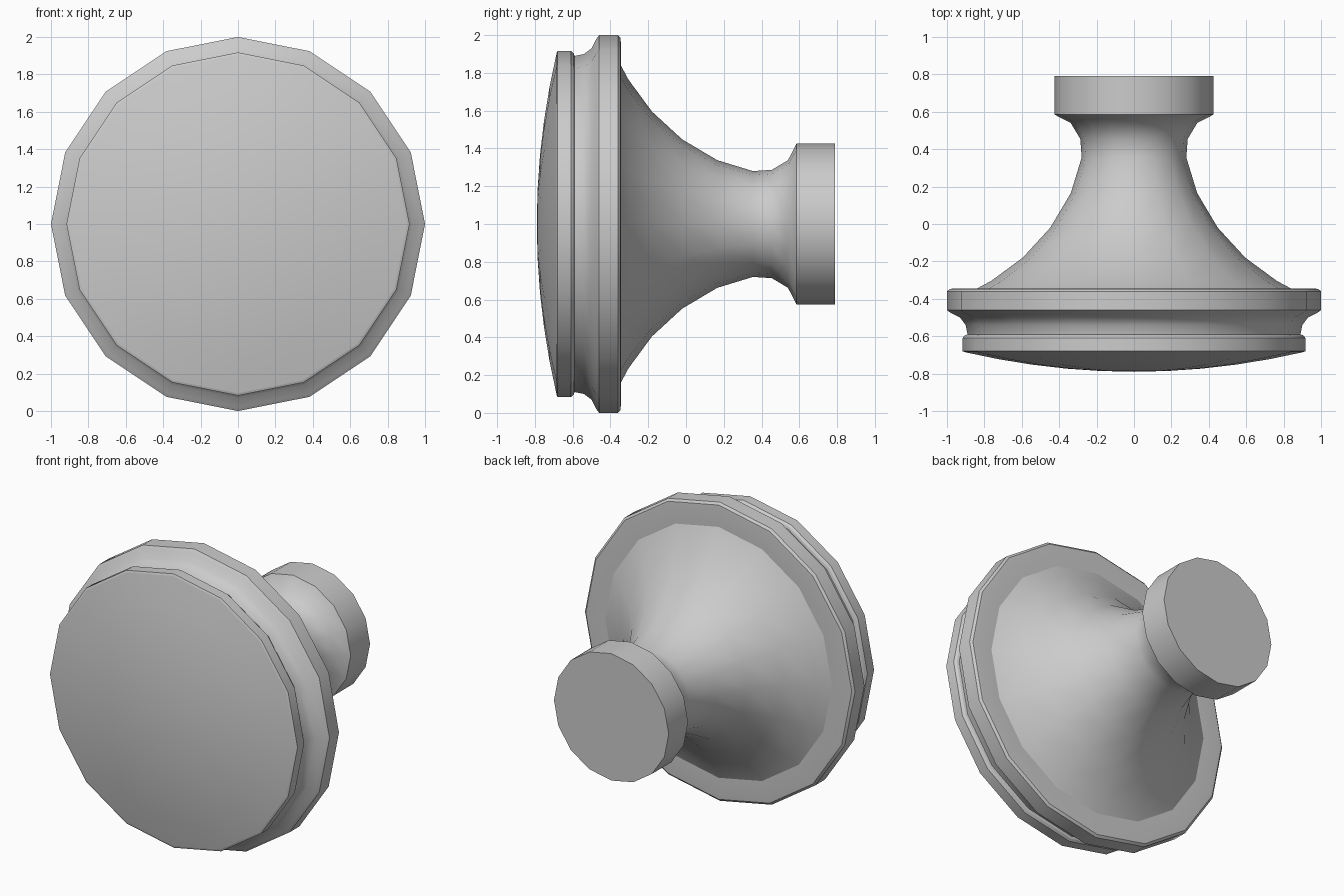
import bpy
import bmesh
import math
from mathutils import Vector

cube = bpy.data.objects.get("Cube")
if cube:
    bpy.data.objects.remove(cube, do_unlink=True)

SIDES = 16
CENTRE = Vector((0, 0, 1))

grey = bpy.data.materials.new("plain grey")
grey.use_nodes = True
grey.diffuse_color = (0.6, 0.6, 0.6, 1)
grey.node_tree.nodes["Principled BSDF"].inputs["Base Color"].default_value = (0.6, 0.6, 0.6, 1)


def lathe(name, profile):
    """Turn a (depth, radius) profile, listed front to back, around the y axis."""
    bm = bmesh.new()
    verts = [bm.verts.new((0, y, 1 + r)) for y, r in profile]
    edges = [bm.edges.new(pair) for pair in zip(verts, verts[1:])]
    bmesh.ops.spin(bm, geom=verts + edges, cent=CENTRE, axis=(0, 1, 0),
                   angle=math.tau, steps=SIDES, use_duplicate=False)
    bmesh.ops.remove_doubles(bm, verts=bm.verts, dist=0.0005)
    bmesh.ops.dissolve_degenerate(bm, edges=bm.edges, dist=0.0005)
    # Point every face away from the solid, following the profile direction
    bm.normal_update()
    side = next(f for f in bm.faces if len(f.verts) == 4)
    mid = side.calc_center_median()
    a, b = Vector(profile[0]), Vector(profile[-1])
    along = b - a
    radial = Vector((mid.x, 0, mid.z - 1)).normalized()
    outward = radial * along.x - Vector((0, 1, 0)) * along.y
    bmesh.ops.recalc_face_normals(bm, faces=bm.faces)
    if side.normal.dot(outward) < 0:
        bmesh.ops.reverse_faces(bm, faces=bm.faces)
    mesh = bpy.data.meshes.new(name)
    bm.to_mesh(mesh)
    bm.free()
    mesh.materials.append(grey)
    obj = bpy.data.objects.new(name, mesh)
    bpy.context.collection.objects.link(obj)
    bpy.ops.object.select_all(action='DESELECT')
    obj.select_set(True)
    bpy.context.view_layer.objects.active = obj
    bpy.ops.object.shade_smooth_by_angle(angle=math.radians(32))
    return obj


# Shallow domed front
dome = [(-0.79 + 0.105 * (i / 5) ** 2, 0.905 * i / 5) for i in range(6)]
lathe("domed_face", dome)

# Thin bead, hollow groove and wide outer rim
lathe("rim", [(-0.685, 0.905), (-0.68, 0.917), (-0.61, 0.917), (-0.595, 0.905),
              (-0.59, 0.89), (-0.54, 0.9), (-0.5, 0.93), (-0.475, 0.98),
              (-0.46, 1), (-0.36, 1), (-0.347, 0.985), (-0.345, 0.96), (-0.345, 0.84)])

# Flared stem narrowing to the neck
lathe("stem", [(-0.345, 0.84), (-0.305, 0.765), (-0.18, 0.595), (-0.02, 0.448),
               (0.165, 0.338), (0.355, 0.28), (0.455, 0.287), (0.54, 0.338), (0.585, 0.425)])

# Mounting base with flat back
lathe("mounting_base", [(0.585, 0.425), (0.79, 0.425), (0.79, 0)])
